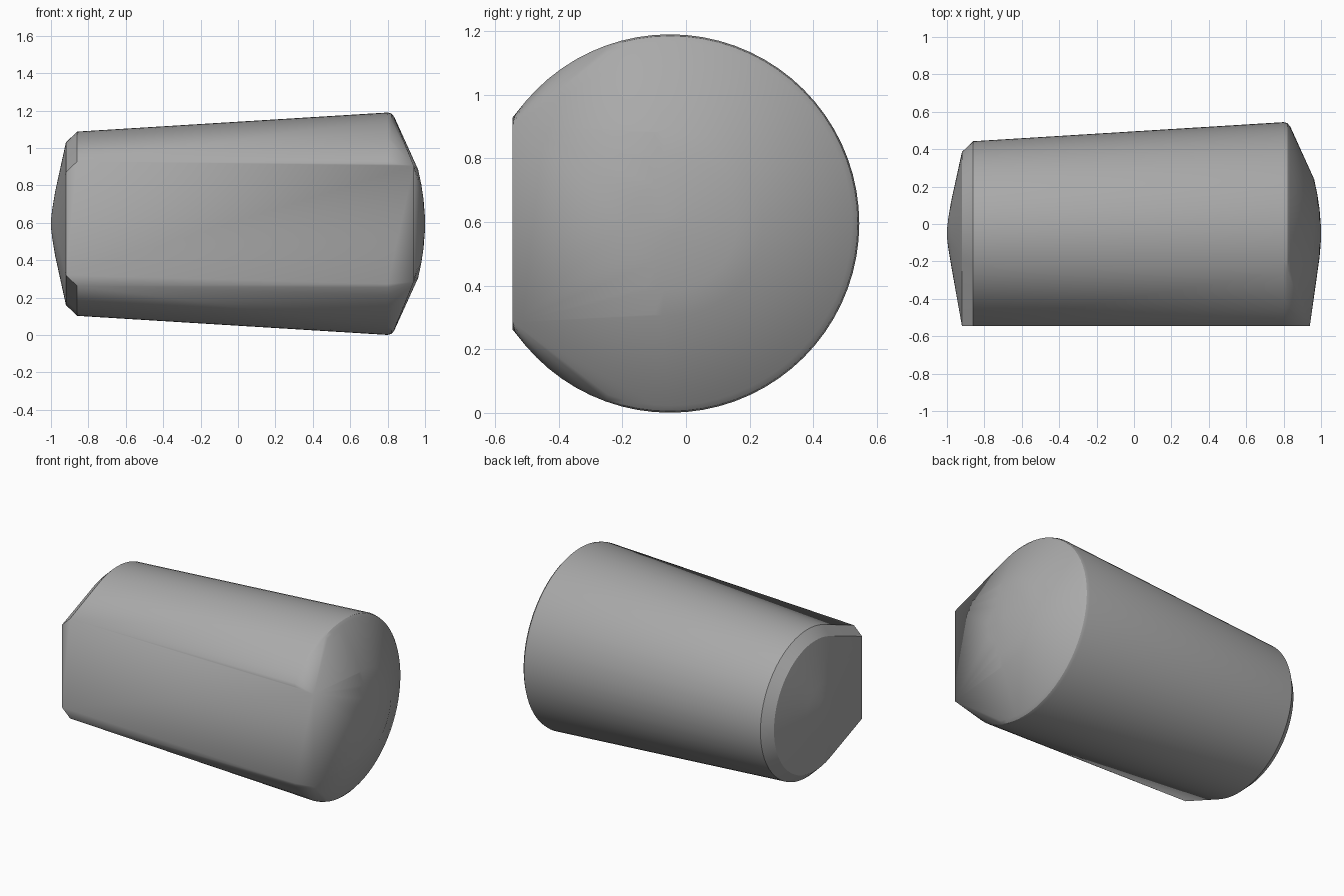
import bpy, bmesh, math

cube = bpy.data.objects.get("Cube")
if cube:
    bpy.data.objects.remove(cube, do_unlink=True)

CY, CZ, FLAT = -0.05, 0.595, -0.545   # axis of the barrel, plane of the flat front
SEGMENTS = 72

# (x, radius) along the tapered barrel: shallow left dome, chamfer, taper, right dome
profile = [(-1.0, 0.02), (-0.993, 0.08), (-0.978, 0.17), (-0.92, 0.435),
           (-0.86, 0.4925), (0.80, 0.5945), (0.82, 0.589), (0.835, 0.572),
           (0.963, 0.29), (0.98, 0.21), (0.992, 0.13), (1.0, 0.03)]
# (x, half height) of the flat front panel outline
panel = [(-0.92, 0.275), (-0.86, 0.333), (0.80, 0.322), (0.94, 0.31)]

bm = bmesh.new()

# Barrel rings, left open where they would pass the flat front
for x, r in profile:
    for i in range(SEGMENTS):
        a = 2 * math.pi * i / SEGMENTS
        y = CY + r * math.cos(a)
        if y > FLAT + 0.001:
            bm.verts.new((x, y, CZ + r * math.sin(a)))

# Corners of the flat front, above and below the axis
for x, h in panel:
    for side in (1, -1):
        bm.verts.new((x, FLAT, CZ + side * h))

# Skin the rings and the panel as one convex body
hull = bmesh.ops.convex_hull(bm, input=bm.verts[:])
inner = [v for v in bm.verts if not v.link_faces]
bmesh.ops.delete(bm, geom=inner, context='VERTS')
bmesh.ops.dissolve_limit(bm, angle_limit=math.radians(0.3),
                         verts=bm.verts[:], edges=bm.edges[:])
bmesh.ops.recalc_face_normals(bm, faces=bm.faces[:])

mesh = bpy.data.meshes.new("tapered_body")
bm.to_mesh(mesh)
bm.free()
body = bpy.data.objects.new("tapered_body", mesh)
bpy.context.collection.objects.link(body)

# Plain grey finish
grey = bpy.data.materials.new("plain grey")
grey.use_nodes = True
colour = (0.40, 0.40, 0.40, 1.0)
grey.diffuse_color = colour
grey.node_tree.nodes["Principled BSDF"].inputs["Base Color"].default_value = colour
mesh.materials.append(grey)

# Smooth barrel, crisp panel border
bpy.ops.object.select_all(action='DESELECT')
body.select_set(True)
bpy.context.view_layer.objects.active = body
bpy.ops.object.shade_smooth_by_angle(angle=math.radians(31))
